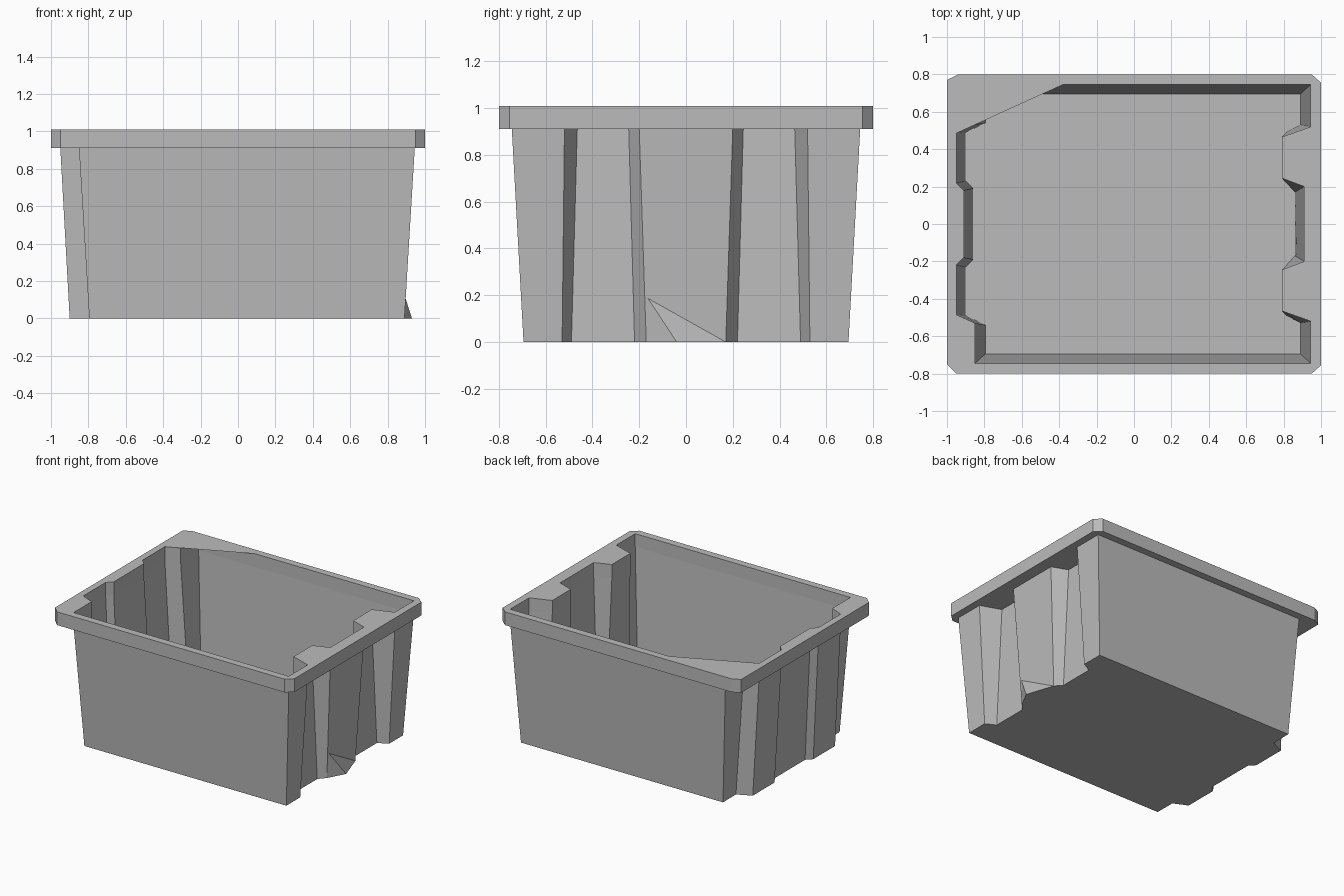
import bpy, bmesh

cube = bpy.data.objects.get("Cube")
if cube:
    bpy.data.objects.remove(cube, do_unlink=True)

grey = bpy.data.materials.new("plastic grey")
grey.use_nodes = True
colour = (0.5, 0.5, 0.5, 1)
grey.diffuse_color = colour
grey.node_tree.nodes["Principled BSDF"].inputs["Base Color"].default_value = colour

TOP, LIP = 1.01, 0.91


def finish(name, bm):
    mesh = bpy.data.meshes.new(name)
    bm.to_mesh(mesh)
    bm.free()
    mesh.materials.append(grey)
    obj = bpy.data.objects.new(name, mesh)
    bpy.context.collection.objects.link(obj)
    return obj


def ring(bm, outline, z):
    return [bm.verts.new((x, y, z)) for x, y in outline]


def strip(bm, a, b):
    n = len(a)
    for i in range(n):
        bm.faces.new((a[i], a[(i + 1) % n], b[(i + 1) % n], b[i]))


def plate(bm, loops, z, up):
    """Flat sheet between an outer outline and the opening inside it."""
    edges = []
    for outline in loops:
        v = ring(bm, outline, z)
        edges += [bm.edges.new((v[i - 1], v[i])) for i in range(len(v))]
    made = bmesh.ops.triangle_fill(bm, edges=edges, use_beauty=True)
    for f in made["geom"]:
        if isinstance(f, bmesh.types.BMFace):
            f.normal_update()
            if f.normal.z * up < 0:
                f.normal_flip()


def body_outline(right, left):
    """Mirror half profiles front to back, running anticlockwise."""
    r = [(x, -y) for x, y in right] + right[::-1]
    l = left + [(x, -y) for x, y in left[::-1]]
    return r + l


# Side wall profiles, from the corner to the middle panel
top_right = [(0.945, 0.745), (0.945, 0.52), (0.79, 0.465), (0.79, 0.245), (0.91, 0.2)]
low_right = [(0.89, 0.695), (0.89, 0.53), (0.815, 0.49), (0.815, 0.22), (0.86, 0.17)]
top_left = [(-0.85, 0.745), (-0.85, 0.53), (-0.95, 0.485), (-0.95, 0.22), (-0.91, 0.18)]
low_left = [(-0.795, 0.695), (-0.795, 0.54), (-0.9, 0.49), (-0.9, 0.23), (-0.86, 0.19)]
mouth = body_outline(top_right, top_left)
base = body_outline(low_right, low_left)

# Tapered walls and floor
bm = bmesh.new()
floor, shoulder, brim = ring(bm, base, 0), ring(bm, mouth, LIP), ring(bm, mouth, TOP)
bm.faces.new(floor[::-1])
strip(bm, floor, shoulder)
strip(bm, shoulder, brim)
finish("bin_walls", bm)

# Rim with clipped corners and a web across the back left corner
outer = [(-0.95, -0.8), (0.95, -0.8), (1, -0.755), (1, 0.755),
         (0.95, 0.8), (-0.94, 0.8), (-1, 0.77), (-1, -0.75)]
half = len(base) // 2
opening = (mouth[:half] + [(-0.38, 0.745)] + mouth[half + 2:])
bm = bmesh.new()
plate(bm, (outer, opening), TOP, 1)
plate(bm, (outer, mouth), LIP, -1)
strip(bm, ring(bm, outer, LIP), ring(bm, outer, TOP))
finish("rim", bm)

# Small flared foot on the right middle panel
bm = bmesh.new()
peak, tip, back, front = [bm.verts.new(p) for p in (
    (0.869, -0.165, 0.19), (0.93, -0.04, 0), (0.86, 0.17, 0), (0.86, -0.17, 0))]
for f in ((peak, front, tip), (peak, tip, back), (front, back, tip)):
    bm.faces.new(f)
bmesh.ops.recalc_face_normals(bm, faces=bm.faces)
finish("side_foot", bm)
